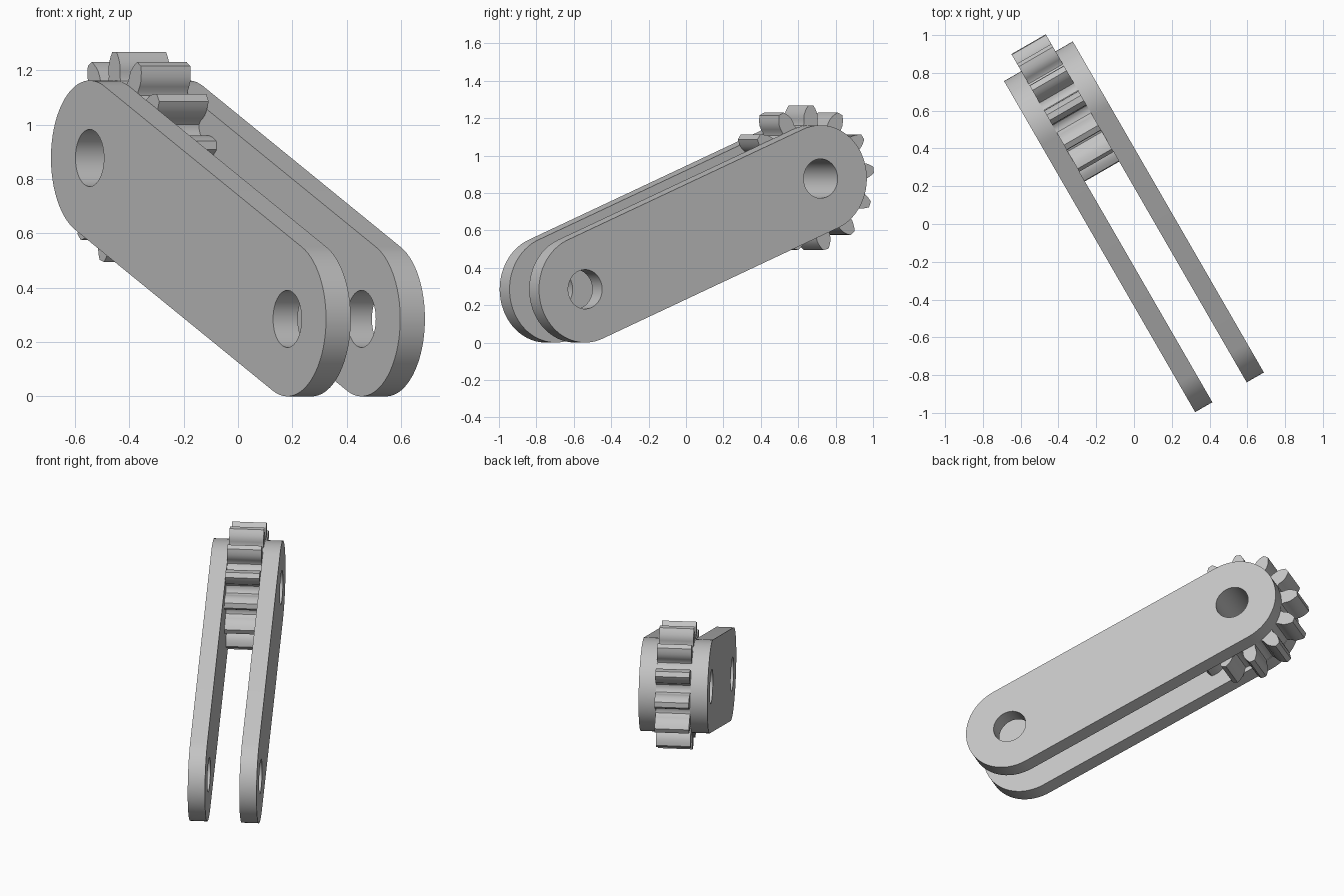
import bpy
import bmesh
from math import pi, sin, cos, atan2, hypot, radians
from mathutils import Matrix, Vector

cube = bpy.data.objects.get("Cube")
if cube:
    bpy.data.objects.remove(cube, do_unlink=True)

# One plain grey for the whole assembly
grey = bpy.data.materials.new("plain_grey")
grey.use_nodes = True
colour = (0.55, 0.55, 0.55, 1)
grey.diffuse_color = colour
grey.node_tree.nodes["Principled BSDF"].inputs["Base Color"].default_value = colour

# Working plane: local X runs along the links, Y is up, Z is across them
turn = radians(30)
along = Vector((-sin(turn), cos(turn), 0))
across = Vector((cos(turn), sin(turn), 0))
FRAME = Matrix((along, Vector((0, 0, 1)), across)).transposed().to_4x4()
FRAME.translation = Vector((0, -0.003, 0))

GEAR_AXIS = Vector((0.717, 0.877))
FREE_AXIS = Vector((-0.737, 0.285))
END_RADIUS = 0.285
BORE = 0.105
THICK = 0.105
MIDDLE = -0.006


def arc(centre, radius, start, sweep, count):
    return [(centre.x + radius * cos(start + sweep * i / count),
             centre.y + radius * sin(start + sweep * i / count))
            for i in range(count + 1)]


def circle(centre, radius):
    return arc(centre, radius, 0, 2 * pi, 64)[:-1]


def extrude_profile(name, loops, low, high):
    """Fill an outline with its holes and give it thickness."""
    bm = bmesh.new()
    edges = []
    for loop in loops:
        verts = [bm.verts.new((x, y, low)) for x, y in loop]
        edges += [bm.edges.new((a, b)) for a, b in zip(verts, verts[1:] + verts[:1])]
    bmesh.ops.triangle_fill(bm, edges=edges, use_beauty=True, normal=(0, 0, 1))
    top = bmesh.ops.extrude_face_region(bm, geom=bm.faces[:])["geom"]
    moved = [v for v in top if isinstance(v, bmesh.types.BMVert)]
    bmesh.ops.translate(bm, verts=moved, vec=(0, 0, high - low))
    bmesh.ops.recalc_face_normals(bm, faces=bm.faces[:])
    mesh = bpy.data.meshes.new(name)
    bm.to_mesh(mesh)
    bm.free()
    mesh.materials.append(grey)
    obj = bpy.data.objects.new(name, mesh)
    bpy.context.collection.objects.link(obj)
    obj.matrix_world = FRAME
    bpy.ops.object.select_all(action='DESELECT')
    obj.select_set(True)
    bpy.context.view_layer.objects.active = obj
    bpy.ops.object.shade_smooth_by_angle(angle=radians(30))
    return obj


# Round-ended link plates, one on each side of the gear
slope = GEAR_AXIS - FREE_AXIS
tilt = atan2(slope.y, slope.x)
outline = (arc(GEAR_AXIS, END_RADIUS, tilt - pi / 2, pi, 36)
           + arc(FREE_AXIS, END_RADIUS, tilt + pi / 2, pi, 36))
holes = [circle(GEAR_AXIS, BORE), circle(FREE_AXIS, BORE)]
for name, low in (("right_link", MIDDLE - 2 * THICK), ("left_link", MIDDLE + THICK)):
    extrude_profile(name, [outline] + holes, low, low + THICK)

# Spur gear: flank of one tooth as (radius, half width), mirrored and repeated
TEETH = 13
flank = [(0.275, 0.058), (0.283, 0.046), (0.298, 0.041), (0.318, 0.043),
         (0.338, 0.042), (0.356, 0.036), (0.374, 0.027), (0.39, 0.016)]
tooth = [(r, -w) for r, w in flank] + [(r, w) for r, w in reversed(flank)]
gear = []
for i in range(TEETH):
    base = pi / 2 + 2 * pi * i / TEETH
    for r, w in tooth:
        angle = base + atan2(w, r)
        gear.append((GEAR_AXIS.x + hypot(r, w) * cos(angle),
                     GEAR_AXIS.y + hypot(r, w) * sin(angle)))
extrude_profile("spur_gear", [gear, circle(GEAR_AXIS, BORE)],
                MIDDLE - THICK, MIDDLE + THICK)
